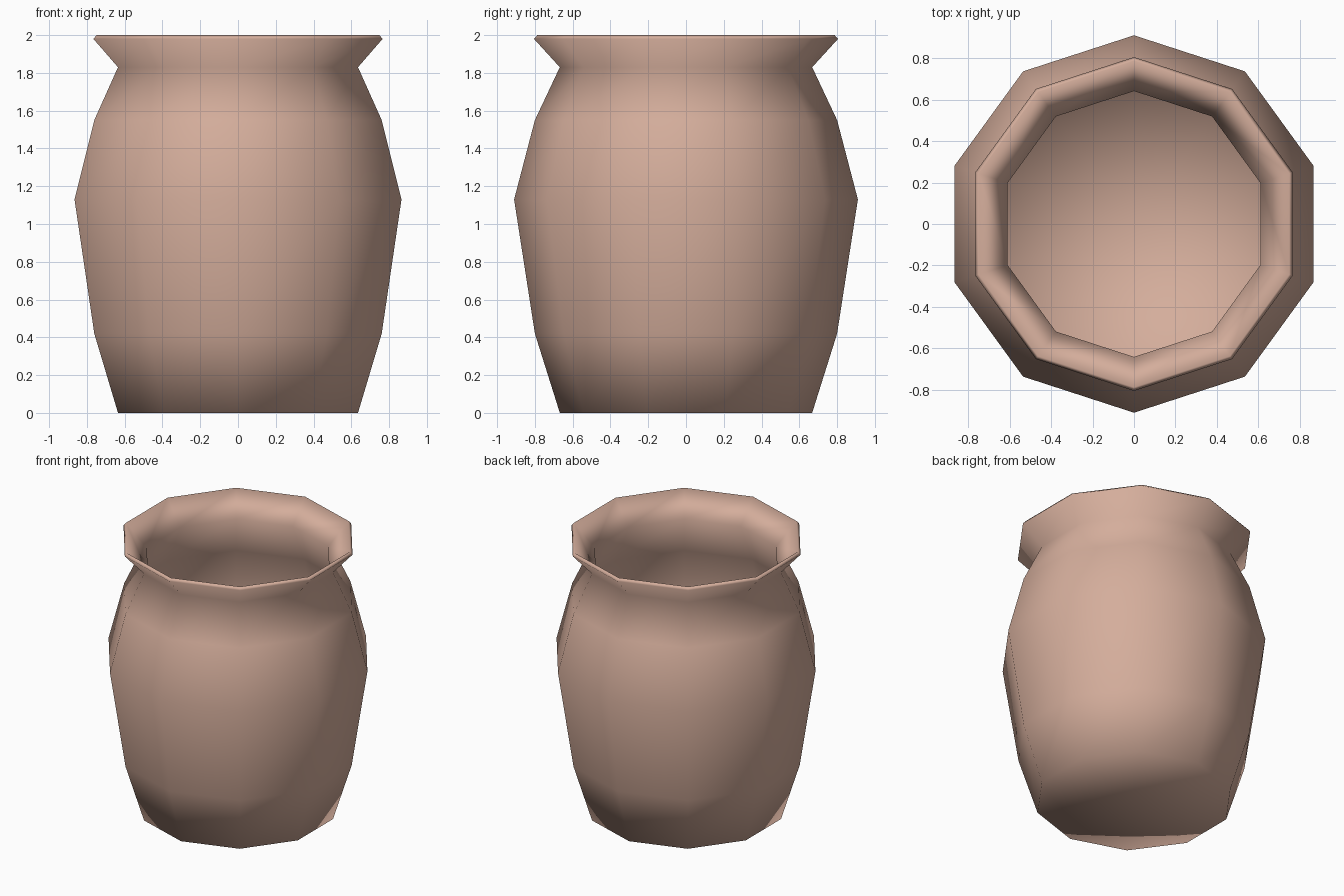
import bpy, bmesh, math

if "Cube" in bpy.data.objects:
    bpy.data.objects.remove(bpy.data.objects["Cube"])

SIDES = 10
# Outer wall, rolled lip, then inner wall: (radius, height)
PROFILE = [(0.668, 0), (0.80, 0.42), (0.91, 1.13), (0.80, 1.55), (0.668, 1.83),
           (0.805, 1.98), (0.787, 2.0),
           (0.641, 1.835), (0.776, 1.54), (0.884, 1.13), (0.775, 0.425), (0.645, 0.02)]

clay = bpy.data.materials.new("clay")
clay.diffuse_color = (0.66, 0.42, 0.33, 1)
clay.use_nodes = True
clay.node_tree.nodes["Principled BSDF"].inputs["Base Color"].default_value = clay.diffuse_color


def lathe(name, profile):
    """Turn a profile round z and close both ends with a fan to the centre."""
    bm = bmesh.new()
    rings = []
    for r, z in profile:
        angles = [math.radians(90) + 2 * math.pi * i / SIDES for i in range(SIDES)]
        rings.append([bm.verts.new((r * math.cos(a), r * math.sin(a), z)) for a in angles])
    for low, high in zip(rings, rings[1:]):
        for i in range(SIDES):
            j = (i + 1) % SIDES
            bm.faces.new((low[i], low[j], high[j], high[i]))
    for ring in (rings[0], rings[-1]):
        centre = bm.verts.new((0, 0, ring[0].co.z))
        for i in range(SIDES):
            bm.faces.new((ring[i], ring[(i + 1) % SIDES], centre))
    bmesh.ops.recalc_face_normals(bm, faces=bm.faces)
    for f in bm.faces:
        f.smooth = True
    mesh = bpy.data.meshes.new(name)
    bm.to_mesh(mesh)
    bm.free()
    mesh.materials.append(clay)
    obj = bpy.data.objects.new(name, mesh)
    bpy.context.collection.objects.link(obj)
    return obj


# Hollow pot with a flared lip
lathe("pot", PROFILE)
